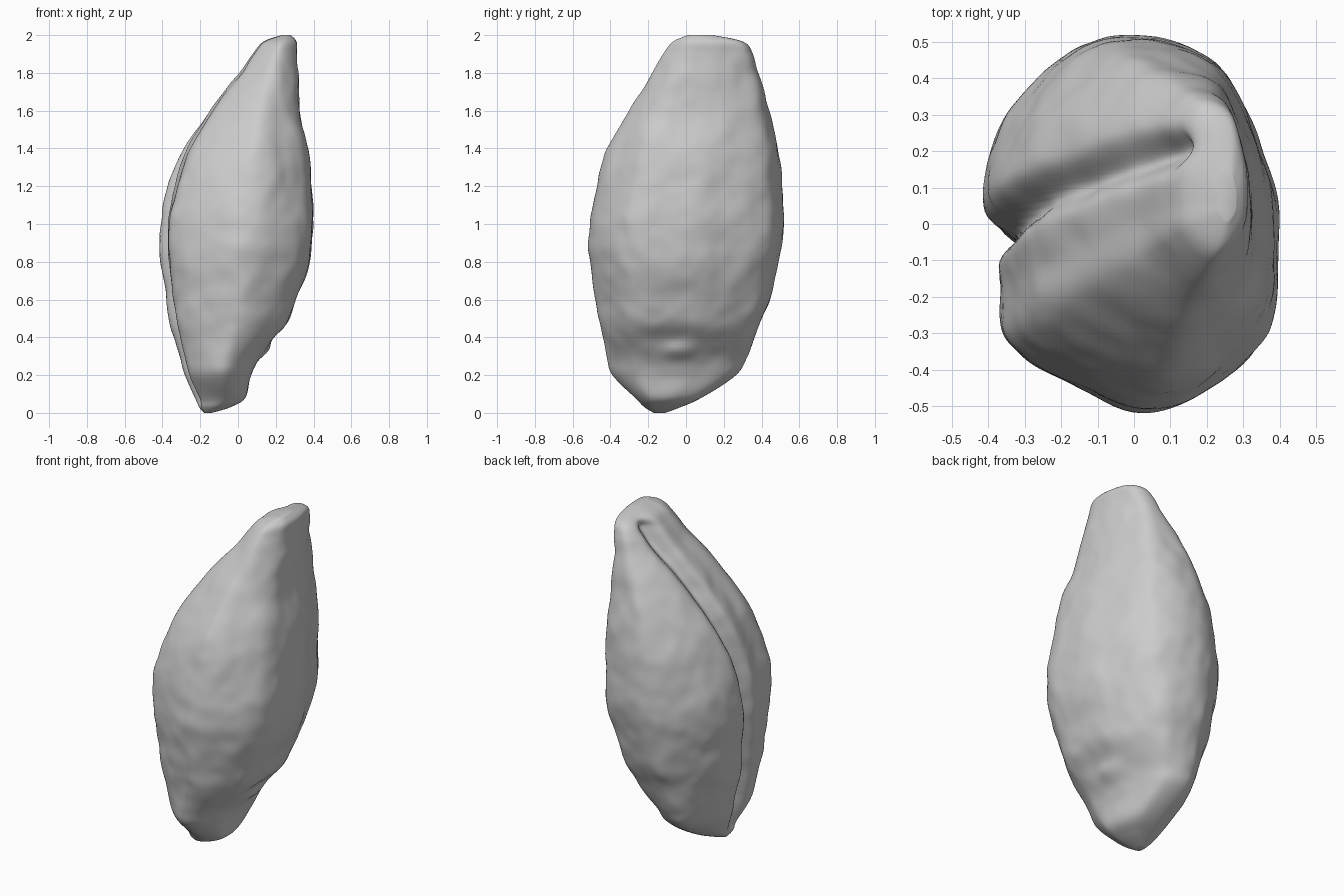
import bpy, bmesh, math
from mathutils import Vector, noise

if "Cube" in bpy.data.objects:
    bpy.data.objects.remove(bpy.data.objects["Cube"])

# Cross-section limits from tip to crown: z, x min, x max, y min, y max, groove y
SECTIONS = [Vector(s) for s in (
    (0, -.18, -.14, -.17, -.11, -.14),
    (.03, -.21, -.04, -.22, -.03, -.14),
    (.08, -.23, .04, -.27, .08, -.14),
    (.2, -.28, .07, -.39, .26, -.13),
    (.3, -.31, .12, -.42, .32, -.12),
    (.45, -.35, .25, -.45, .38, -.11),
    (.6, -.38, .31, -.48, .44, -.09),
    (.8, -.41, .38, -.51, .48, -.06),
    (1, -.41, .4, -.51, .51, -.03),
    (1.2, -.37, .39, -.48, .5, .01),
    (1.4, -.29, .37, -.41, .48, .07),
    (1.6, -.16, .33, -.3, .44, .12),
    (1.8, 0, .31, -.18, .38, .18),
    (1.9, .07, .31, -.12, .35, .2),
    (1.965, .13, .31, -.07, .3, .21),
    (2, .23, .28, .01, .14, .2),
)]

# Outline shared by every section, counter-clockwise from the front ridge
OUTLINE = [Vector((x / .41, y / .52)) for x, y in (
    (.05, -.52), (.35, -.34), (.41, -.08), (.37, .18), (.22, .46),
    (-.1, .52), (-.32, .34), (-.41, .11), (-.37, -.15), (-.31, -.35))]


def curve(a, b, c, d, steps):
    """Points on the Catmull-Rom curve from b up to c."""
    for step in range(steps):
        t = step / steps
        yield b + (c - a) * (t / 2) + (a * 2 - b * 5 + c * 4 - d) * (t * t / 2) \
            + (b * 3 - a - c * 3 + d) * (t ** 3 / 2)


def smooth_open(points, steps):
    last = len(points) - 1
    result = []
    for i in range(last):
        result += curve(*(points[min(max(i + k, 0), last)] for k in (-1, 0, 1, 2)), steps)
    return result + [points[last]]


def smooth_closed(points, steps):
    result = []
    for i in range(len(points)):
        result += curve(*(points[(i + k) % len(points)] for k in (-1, 0, 1, 2)), steps)
    return result


def section_point(section, unit):
    z, x0, x1, y0, y1, groove = section
    half_x, half_y = (x1 - x0) / 2, (y1 - y0) / 2
    x = (x0 + x1) / 2 + half_x * unit.x
    y = (y0 + y1) / 2 + half_y * unit.y
    if unit.x < 0:
        # Crease between the two lobes
        fade = max(0, min(1, (2 - z) / .08, z / .25))
        crease = math.exp(-((y - groove) / .05) ** 2)
        x += min(1, -unit.x * 2) * fade * min(.085, half_x * .7) * crease
    else:
        # Knob and hollow above the tip on the outer side
        knob = math.exp(-((y + .05) / .08) ** 2 - ((z - .33) / .04) ** 2)
        hollow = math.exp(-((y + .08) / .17) ** 2 - ((z - .4) / .05) ** 2)
        x += (.02 * knob - .02 * hollow) * unit.x
    # Fine wrinkles, faded at both ends
    point = Vector((x, y, z))
    amount = .012 * max(0, min(1, z / .5, (2 - z) / .2))
    wrinkle = noise.noise(point * 5) + .5 * noise.noise(point * 12)
    return point + unit.to_3d() * wrinkle * amount


# Seed body: loft the sections and close both ends
bm = bmesh.new()
outline = smooth_closed(OUTLINE, 16)
rings = [[bm.verts.new(section_point(section, unit)) for unit in outline]
         for section in smooth_open(SECTIONS, 8)]
for low, high in zip(rings, rings[1:]):
    for k in range(len(outline)):
        n = (k + 1) % len(outline)
        bm.faces.new((low[k], low[n], high[n], high[k]))
bm.faces.new(rings[0][::-1])
bm.faces.new(rings[-1])
mesh = bpy.data.meshes.new("seed_body")
bm.to_mesh(mesh)
bm.free()
seed = bpy.data.objects.new("seed_body", mesh)
bpy.context.collection.objects.link(seed)

# Plain grey surface
grey = bpy.data.materials.new("plain_grey")
grey.use_nodes = True
grey.diffuse_color = (.6, .6, .6, 1)
grey.node_tree.nodes["Principled BSDF"].inputs["Base Color"].default_value = (.6, .6, .6, 1)
mesh.materials.append(grey)

# Soft finish
relax = seed.modifiers.new("soften", "SMOOTH")
relax.factor = .5
relax.iterations = 2
bpy.context.view_layer.objects.active = seed
seed.select_set(True)
bpy.ops.object.shade_smooth()
